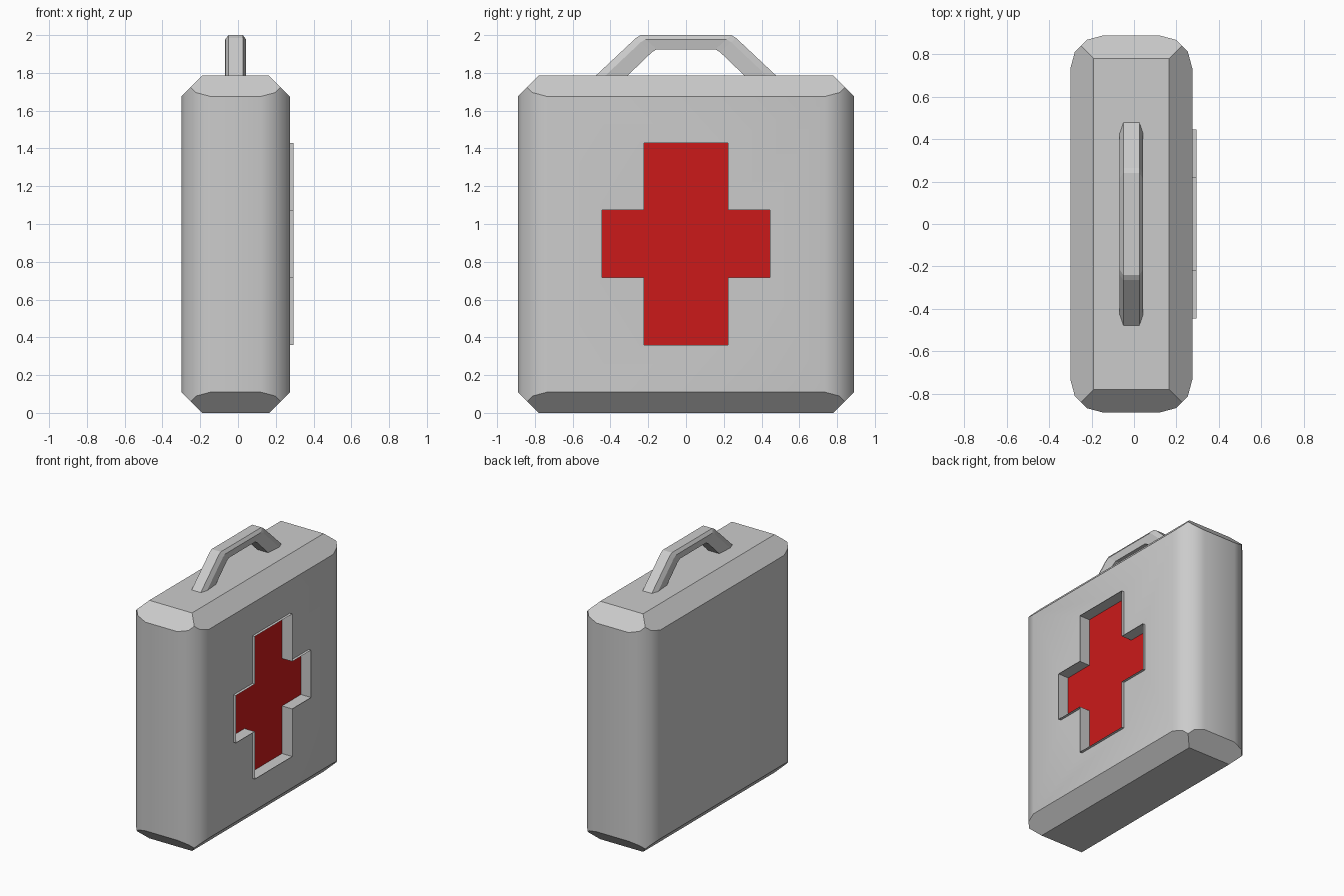
import bpy, bmesh, math
from mathutils import Vector

if "Cube" in bpy.data.objects:
    bpy.data.objects.remove(bpy.data.objects["Cube"])

CX, HX, HY, H = -0.0125, 0.2875, 0.89, 1.785   # body centre, half sizes, height
CHAMFER, RADIUS = 0.11, 0.155
FLOOR_X, LIP_X = 0.21, 0.295                   # cross recess floor and rim


def make_object(name, bm):
    bmesh.ops.recalc_face_normals(bm, faces=bm.faces)
    mesh = bpy.data.meshes.new(name)
    bm.to_mesh(mesh)
    bm.free()
    obj = bpy.data.objects.new(name, mesh)
    bpy.context.collection.objects.link(obj)
    return obj


def extrude_loop(bm, points, vec):
    """Prism from a closed outline; returns start cap, end cap."""
    a = [bm.verts.new(p) for p in points]
    b = [bm.verts.new(Vector(p) + Vector(vec)) for p in points]
    n = len(a)
    for i in range(n):
        j = (i + 1) % n
        bm.faces.new((a[i], a[j], b[j], b[i]))
    return bm.faces.new(a), bm.faces.new(b)


# Cross outline in the y-z plane
def cross_outline(x):
    w, a, zc, h, b = 0.446, 0.222, 0.895, 0.535, 0.178
    quarter = [(w, b), (a, b), (a, h)]
    pts = quarter + [(-y, z) for y, z in reversed(quarter)]
    pts += [(-y, -z) for y, z in pts]
    return [(x, y, zc + z) for y, z in pts]


# Body: rounded-corner prism trimmed by chamfer planes top and bottom
bm = bmesh.new()
outline = []
for k, (sx, sy) in enumerate([(1, 1), (-1, 1), (-1, -1), (1, -1)]):
    for i in range(4):
        t = math.radians(90 * k + 30 * i)
        outline.append((CX + sx * (HX - RADIUS) + RADIUS * math.cos(t),
                        sy * (HY - RADIUS) + RADIUS * math.sin(t), 0))
extrude_loop(bm, outline, (0, 0, H))
bmesh.ops.recalc_face_normals(bm, faces=bm.faces)
for sz, z in ((1, H - CHAMFER), (-1, CHAMFER)):
    for dx, dy in ((1, 0), (-1, 0), (0, 1), (0, -1)):
        cut = bmesh.ops.bisect_plane(
            bm, geom=bm.verts[:] + bm.edges[:] + bm.faces[:], dist=1e-5,
            plane_co=(CX + dx * HX, dy * HY, z), plane_no=(dx, dy, sz), clear_outer=True)
        edges = [e for e in bm.edges if e.is_boundary]
        bmesh.ops.contextual_create(bm, geom=edges)
body = make_object("case_body", bm)

# Cross-shaped opening in the body
bm = bmesh.new()
extrude_loop(bm, cross_outline(FLOOR_X), (0.2, 0, 0))
cutter = make_object("cross_cutter", bm)
cutter.hide_render = True
mod = body.modifiers.new("cross_opening", 'BOOLEAN')
mod.object, mod.operation, mod.solver = cutter, 'DIFFERENCE', 'EXACT'
bpy.context.view_layer.objects.active = body
bpy.ops.object.modifier_apply(modifier=mod.name)
bpy.data.objects.remove(cutter)

# Drop the pocket faces; the cross insert supplies them
bm = bmesh.new()
bm.from_mesh(body.data)
pocket = [f for f in bm.faces
          if all(v.co.x > 0.2 and abs(v.co.y) < 0.46 and 0.3 < v.co.z < 1.5 for v in f.verts)
          and not (f.normal.x > 0.9 and f.calc_center_median().x > 0.27)]
bmesh.ops.delete(bm, geom=pocket, context='FACES')
bm.to_mesh(body.data)
bm.free()
body.select_set(True)
bpy.ops.object.shade_smooth_by_angle(angle=math.radians(35))

# Cross insert: grey thin walls with a red floor, open at the front
grey = bpy.data.materials.new("grey")
grey.diffuse_color = (0.8, 0.8, 0.8, 1)
grey.use_nodes = True
grey.node_tree.nodes["Principled BSDF"].inputs["Base Color"].default_value = grey.diffuse_color
red = bpy.data.materials.new("red")
red.diffuse_color = (0.6, 0.01, 0.01, 1)
red.use_nodes = True
red.node_tree.nodes["Principled BSDF"].inputs["Base Color"].default_value = red.diffuse_color
bm = bmesh.new()
floor, front = extrude_loop(bm, cross_outline(FLOOR_X), (LIP_X - FLOOR_X, 0, 0))
floor.material_index = 1
bm.faces.remove(front)
cross = make_object("cross_insert", bm)
cross.data.materials.append(grey)
cross.data.materials.append(red)
# Normals face into the recess
if cross.data.polygons[len(cross.data.polygons) - 1].normal.x < 0:
    cross.data.flip_normals()

# Handle: six-sided section swept along an angular arch
outer = [(-0.478, 1.785), (-0.265, 1.985), (-0.24, 2.0)]
inner = [(-0.31, 1.785), (-0.18, 1.91), (-0.155, 1.925)]
outer += [(-y, z) for y, z in reversed(outer)]
inner += [(-y, z) for y, z in reversed(inner)]
section = [(-0.038, 0), (0.038, 0), (0.055, 0.3), (0.046, 1), (-0.046, 1), (-0.055, 0.3)]
bm = bmesh.new()
rings = []
for (yo, zo), (yi, zi) in zip(outer, inner):
    rings.append([bm.verts.new((CX + x, yo + (yi - yo) * t, zo + (zi - zo) * t))
                  for x, t in section])
for r0, r1 in zip(rings, rings[1:]):
    for i in range(6):
        j = (i + 1) % 6
        bm.faces.new((r0[i], r0[j], r1[j], r1[i]))
bm.faces.new(rings[0])
bm.faces.new(rings[-1])
make_object("carry_handle", bm)
